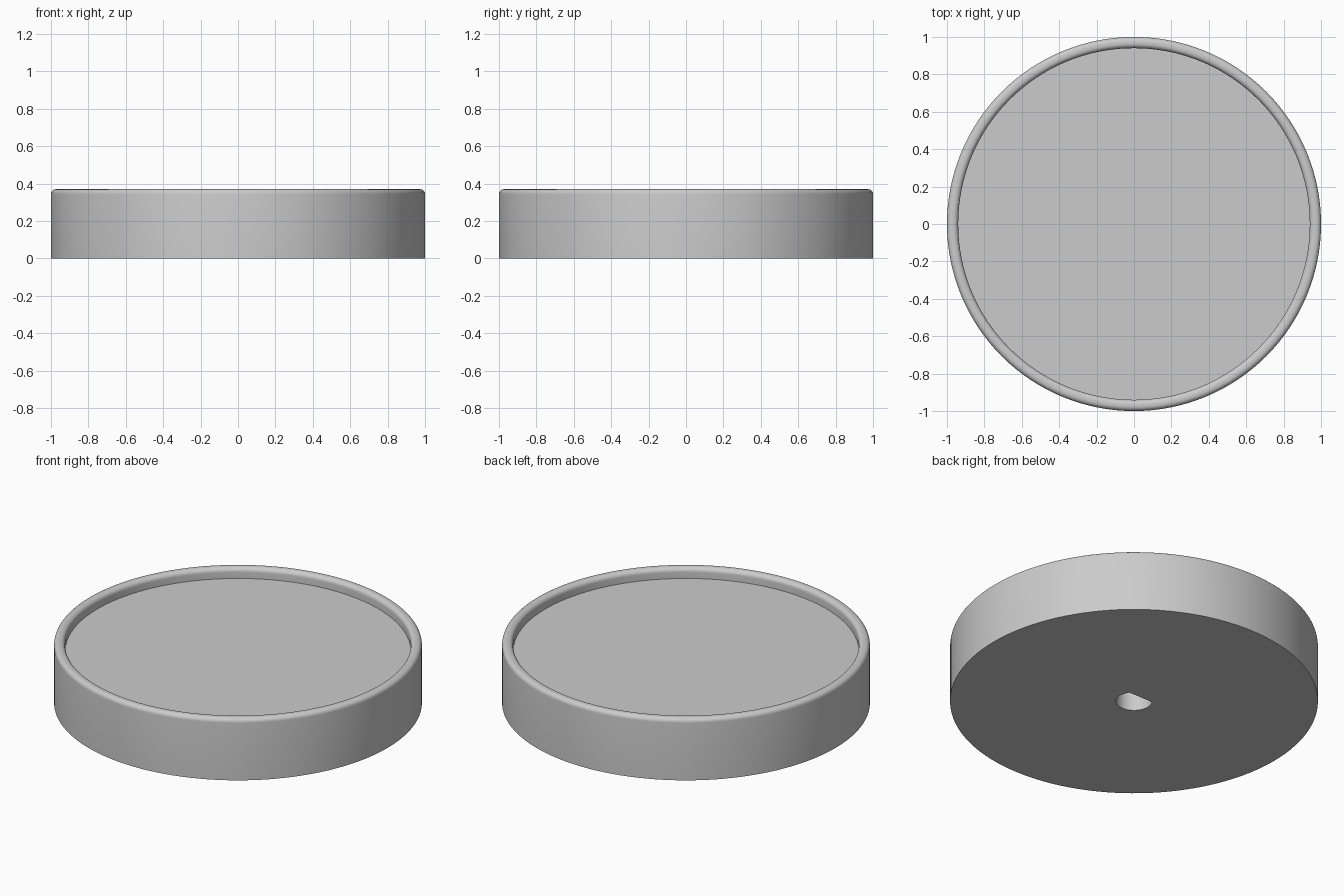
import bpy, bmesh, math
from mathutils import Vector

default = bpy.data.objects.get("Cube")
if default:
    bpy.data.objects.remove(default, do_unlink=True)

SEGMENTS = 128
HEIGHT, FLOOR = 0.37, 0.307
OUTER, INNER, FILLET = 1.0, 0.94, 0.026
BORE, FLAT, BORE_DEPTH = 0.098, 0.057, 0.25

grey = bpy.data.materials.new("light grey")
grey.use_nodes = True
grey.diffuse_color = (0.6, 0.6, 0.6, 1)
grey.node_tree.nodes["Principled BSDF"].inputs["Base Color"].default_value = (0.6, 0.6, 0.6, 1)


def add_object(name, bm):
    bmesh.ops.recalc_face_normals(bm, faces=bm.faces)
    mesh = bpy.data.meshes.new(name)
    bm.to_mesh(mesh)
    bm.free()
    mesh.materials.append(grey)
    obj = bpy.data.objects.new(name, mesh)
    bpy.context.collection.objects.link(obj)
    return obj


def ring(bm, radius, z):
    angles = (math.tau * i / SEGMENTS for i in range(SEGMENTS))
    return [bm.verts.new((radius * math.cos(a), radius * math.sin(a), z)) for a in angles]


def arc(cx, cz, start, end, steps=7):
    angles = (math.radians(start + (end - start) * i / steps) for i in range(steps + 1))
    return [(cx + FILLET * math.cos(a), cz + FILLET * math.sin(a)) for a in angles]


# Disc with a rounded raised rim and a recessed top
profile = [(OUTER, 0)]
profile += arc(OUTER - FILLET, HEIGHT - FILLET, 0, 90)
profile += arc(INNER + FILLET, HEIGHT - FILLET, 90, 180)
profile += [(INNER, FLOOR)]
bm = bmesh.new()
rings = [ring(bm, r, z) for r, z in profile]
for low, high in zip(rings, rings[1:]):
    for i in range(SEGMENTS):
        j = (i + 1) % SEGMENTS
        bm.faces.new((low[i], low[j], high[j], high[i]))
bm.faces.new(rings[0])
bm.faces.new(rings[-1])
disc = add_object("rimmed_disc", bm)

# D-shaped shaft socket in the underside, flat towards the back
bm = bmesh.new()
half = math.acos(FLAT / BORE)
start, sweep = math.pi / 2 + half, math.tau - 2 * half
outline = []
for i in range(49):
    a = start + sweep * i / 48
    outline.append(bm.verts.new((BORE * math.cos(a), BORE * math.sin(a), -0.1)))
base = bm.faces.new(outline)
top = bmesh.ops.extrude_face_region(bm, geom=[base])["geom"]
bmesh.ops.translate(bm, vec=Vector((0, 0, BORE_DEPTH + 0.1)),
                    verts=[g for g in top if isinstance(g, bmesh.types.BMVert)])
cutter = add_object("socket_cutter", bm)
cutter.hide_render = True

cut = disc.modifiers.new("shaft socket", "BOOLEAN")
cut.operation = "DIFFERENCE"
cut.solver = "EXACT"
cut.object = cutter

bpy.ops.object.select_all(action="DESELECT")
bpy.context.view_layer.objects.active = disc
disc.select_set(True)
bpy.ops.object.modifier_apply(modifier=cut.name)
bpy.data.objects.remove(cutter, do_unlink=True)
bpy.ops.object.shade_smooth_by_angle(angle=math.radians(30))
